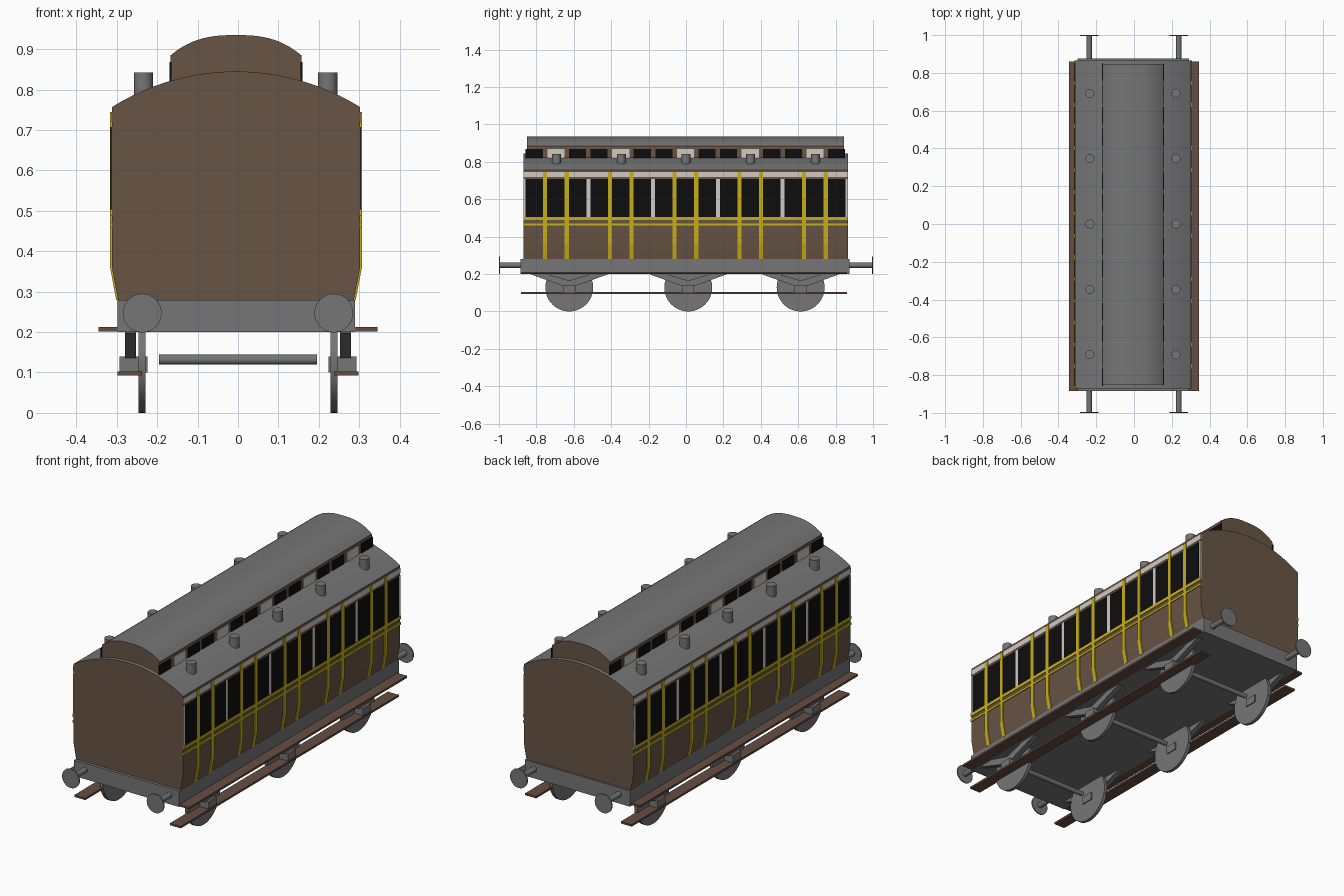
import bpy, bmesh, math
from mathutils import Matrix, Vector

cube = bpy.data.objects.get("Cube")
if cube:
    bpy.data.objects.remove(cube, do_unlink=True)


def material(name, rgb):
    m = bpy.data.materials.new(name)
    m.use_nodes = True
    m.diffuse_color = (*rgb, 1)
    m.node_tree.nodes["Principled BSDF"].inputs["Base Color"].default_value = (*rgb, 1)
    return m


BROWN = material("body brown", (0.14, 0.09, 0.06))
GREY = material("metal grey", (0.18, 0.18, 0.18))
BLACK = material("window black", (0.004, 0.004, 0.004))
CREAM = material("cream panel", (0.64, 0.59, 0.54))
GOLD = material("gold lining", (0.58, 0.43, 0.01))
WOOD = material("footboard wood", (0.13, 0.075, 0.052))

CX, CY = -0.005, -0.003      # centre of the coach body
PITCH = 0.1154               # spacing of the window bays
SIDES = (1, -1)


def prism(bm, profile, y0, y1):
    """Extrude an xz profile along y."""
    rings = [[bm.verts.new((x, y, z)) for x, z in profile] for y in (y0, y1)]
    n = len(profile)
    bm.faces.new(rings[0])
    bm.faces.new(rings[1][::-1])
    for i in range(n):
        j = (i + 1) % n
        bm.faces.new((rings[0][i], rings[1][i], rings[1][j], rings[0][j]))


def box(bm, x0, x1, y0, y1, z0, z1):
    prism(bm, [(x0, z0), (x1, z0), (x1, z1), (x0, z1)], y0, y1)


def rod(bm, a, b, r, sides=32):
    a, b = Vector(a), Vector(b)
    turn = (b - a).to_track_quat('Z', 'Y').to_matrix().to_4x4()
    bmesh.ops.create_cone(bm, cap_ends=True, segments=sides, radius1=r, radius2=r,
                          depth=(b - a).length,
                          matrix=Matrix.Translation((a + b) / 2) @ turn)


def finish(bm, name, mats, smooth=False):
    bmesh.ops.recalc_face_normals(bm, faces=bm.faces)
    if len(mats) > 1:        # second material goes on upward faces
        for f in bm.faces:
            f.material_index = int(f.normal.z > 0.3)
    mesh = bpy.data.meshes.new(name)
    bm.to_mesh(mesh)
    bm.free()
    for m in mats:
        mesh.materials.append(m)
    ob = bpy.data.objects.new(name, mesh)
    bpy.context.collection.objects.link(ob)
    if smooth:
        bpy.ops.object.select_all(action='DESELECT')
        ob.select_set(True)
        bpy.context.view_layer.objects.active = ob
        bpy.ops.object.shade_smooth_by_angle(angle=math.radians(30))
    return ob


# Coach body with tucked-in lower sides and arched roof
HALF, EAVES, TOP, WAIST, FLOOR = 0.307, 0.757, 0.845, 0.36, 0.28


def half_width(z):
    return HALF - 0.015 * max(0, (WAIST - z) / (WAIST - FLOOR))


rise = TOP - EAVES
R = (HALF ** 2 + rise ** 2) / (2 * rise)
arch = []
for i in range(25):
    x = HALF * (1 - i / 12)
    arch.append((CX + x, TOP - R + math.sqrt(R * R - x * x)))
low = half_width(FLOOR)
bm = bmesh.new()
prism(bm, [(CX - HALF, WAIST), (CX - low, FLOOR), (CX + low, FLOOR), (CX + HALF, WAIST)] + arch,
      -0.87, 0.866)
finish(bm, "coach_body", [BROWN, GREY], True)

# Raised centre roof
CLER = 0.162
crown = []
for i in range(25):
    t = 1 - i / 12
    crown.append((CX + CLER * t, 0.885 + 0.05 * (1 - abs(t) ** 2.7)))
bm = bmesh.new()
prism(bm, [(CX - CLER, 0.8), (CX + CLER, 0.8)] + crown, -0.85, 0.846)
finish(bm, "raised_roof", [BROWN, GREY], True)


# Thin plates on the coach sides
def side_plates(name, mat, depth, rects):
    bm = bmesh.new()
    for y0, y1, z0, z1 in rects:
        zs = [z0] + ([WAIST] if z0 < WAIST < z1 else []) + [z1]
        for s in SIDES:
            outer = [(CX + s * (half_width(z) + depth), z) for z in zs]
            inner = [(CX + s * (half_width(z) - 0.002), z) for z in reversed(zs)]
            prism(bm, outer + inner, y0, y1)
    finish(bm, name, [mat])


bays = [CY + i * PITCH for i in range(-7, 8)]
bars = [CY + (3 * k + h) * PITCH for k in range(-2, 3) for h in (-0.5, 0.5)]
ENDS = (-0.87, 0.866)
side_plates("cream_panels", CREAM, 0.0015, [(*ENDS, 0.5, 0.708), (*ENDS, 0.719, 0.745)])
side_plates("side_windows", BLACK, 0.003,
            [(y - 0.047, y + 0.047, 0.503, 0.708) for y in bays])
side_plates("gold_lining", GOLD, 0.0045,
            [(y - 0.011, y + 0.011, FLOOR, 0.745) for y in bars]
            + [(*ENDS, 0.488, 0.504), (*ENDS, 0.459, 0.471)])

# Raised roof windows and cream vents
for name, mat, wanted in (("roof_windows", BLACK, False), ("roof_panels", CREAM, True)):
    bm = bmesh.new()
    for i, y in enumerate(bays):
        if ((i - 7) % 3 == 0) == wanted:
            for s in SIDES:
                xs = sorted((CX + s * (CLER - 0.002), CX + s * (CLER + 0.003)))
                box(bm, *xs, y - 0.046, y + 0.046, 0.815, 0.869)
    finish(bm, name, [mat])

# Roof ventilators
bm = bmesh.new()
for s in SIDES:
    for k in range(-2, 3):
        x, y = -0.006 + s * 0.228, k * 0.346
        rod(bm, (x, y, 0.77), (x, y, 0.842), 0.024)
finish(bm, "roof_ventilators", [GREY], True)

# Underframe
bm = bmesh.new()
box(bm, -0.298, 0.29, -0.885, 0.875, 0.2, FLOOR)
finish(bm, "underframe", [GREY])

# Upper and lower footboards
bm = bmesh.new()
for s in SIDES:
    for a, b, z in ((0.285, 0.345, 0.202), (0.237, 0.298, 0.093)):
        box(bm, *sorted((s * a, s * b)), -0.883, 0.86, z, z + 0.01)
finish(bm, "footboards", [WOOD])

# Buffers
bm = bmesh.new()
for s in SIDES:
    for e in SIDES:
        x, z = s * 0.237, 0.247
        rod(bm, (x, e * 0.86, z), (x, e * 0.998, z), 0.014)
        rod(bm, (x, e * 0.994, z), (x, e, z), 0.048)
finish(bm, "buffers", [GREY], True)

# Wheels, axles, axle boxes and springs
wheels, axles, boxes, springs = (bmesh.new() for _ in range(4))
right_half = [(0.03, 0.135), (0.205, 0.198), (0.205, 0.204), (0.13, 0.204)]
spring = right_half + [(0, 0.165)] + [(-y, z) for y, z in reversed(right_half)]
for y in (-0.624, 0.012, 0.613):
    rod(axles, (-0.195, y, 0.132), (0.195, y, 0.132), 0.012)
    for s in SIDES:
        rod(wheels, (s * 0.229, y, 0.128), (s * 0.246, y, 0.128), 0.128, 48)
        box(boxes, *sorted((s * 0.224, s * 0.293)), y - 0.032, y + 0.032, 0.1, 0.14)
        prism(springs, spring, s * 0.252, s * 0.28)
        # turn the freshly made spring so that it lies along the side
        springs.verts.ensure_lookup_table()
        for v in springs.verts[-2 * len(spring):]:
            v.co = (v.co.y, v.co.x + y, v.co.z)
finish(wheels, "wheels", [GREY], True)
finish(axles, "axles", [GREY], True)
finish(boxes, "axle_boxes", [GREY])
finish(springs, "leaf_springs", [GREY])
